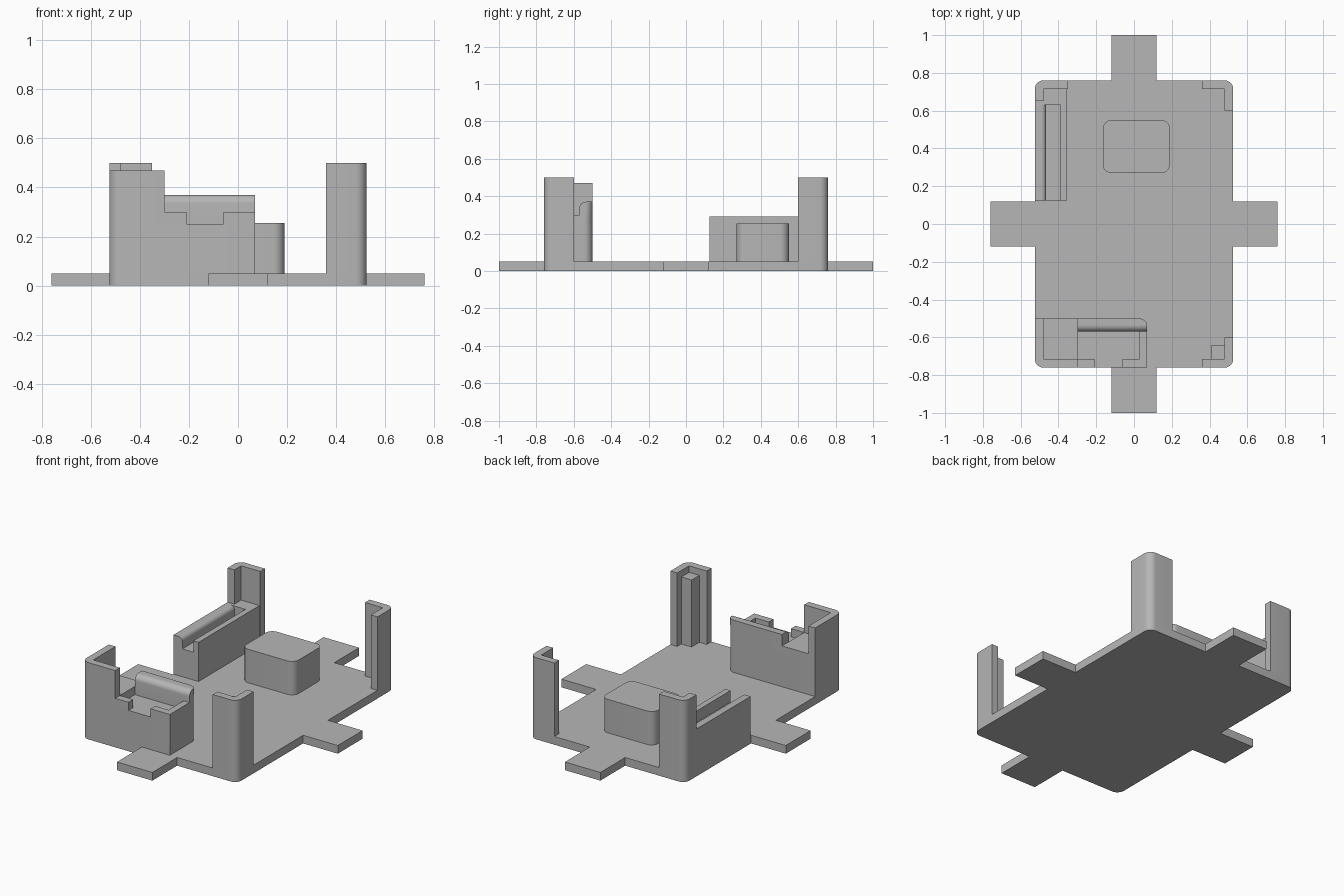
import bpy, bmesh, math
from mathutils import Vector

if "Cube" in bpy.data.objects:
    bpy.data.objects.remove(bpy.data.objects["Cube"])

grey = bpy.data.materials.new("plain_grey")
grey.use_nodes = True
colour = (0.47, 0.47, 0.47, 1)
grey.diffuse_color = colour
grey.node_tree.nodes["Principled BSDF"].inputs["Base Color"].default_value = colour

W, D, T = 0.525, 0.76, 0.05   # half width, half depth, plate thickness
WALL, R = 0.045, 0.045        # wall thickness, corner radius


def outline(points, steps=8):
    """Turn (a, b) or (a, b, radius) corners into a profile with rounded corners."""
    out = []
    n = len(points)
    for i, p in enumerate(points):
        c = Vector(p[:2])
        if len(p) < 3:
            out.append(c)
            continue
        u = (Vector(points[i - 1][:2]) - c).normalized() * p[2]
        v = (Vector(points[(i + 1) % n][:2]) - c).normalized() * p[2]
        for k in range(steps + 1):
            a = math.pi / 2 * k / steps
            out.append(c + u * (1 - math.sin(a)) + v * (1 - math.cos(a)))
    return out


def prism(name, points, low, high, axis="z", round_edge=None):
    """Extrude a profile along an axis; optionally round one upright edge."""
    place = {"x": lambda a, b, h: (h, a, b),
             "y": lambda a, b, h: (a, h, b),
             "z": lambda a, b, h: (a, b, h)}[axis]
    bm = bmesh.new()
    face = bm.faces.new([bm.verts.new(place(p.x, p.y, low)) for p in outline(points)])
    move = Vector(place(0, 0, high - low))
    top = bmesh.ops.extrude_face_region(bm, geom=[face], use_keep_orig=True)
    verts = [g for g in top["geom"] if isinstance(g, bmesh.types.BMVert)]
    bmesh.ops.translate(bm, verts=verts, vec=move)
    if round_edge:
        corner = Vector(round_edge)
        edges = [e for e in bm.edges
                 if all((v.co.xy - corner).length < 0.001 for v in e.verts)]
        bmesh.ops.bevel(bm, geom=edges, offset=R, segments=8, profile=0.5, affect="EDGES")
    bmesh.ops.recalc_face_normals(bm, faces=bm.faces)
    mesh = bpy.data.meshes.new(name)
    bm.to_mesh(mesh)
    bm.free()
    mesh.materials.append(grey)
    obj = bpy.data.objects.new(name, mesh)
    bpy.context.collection.objects.link(obj)
    bpy.ops.object.select_all(action="DESELECT")
    obj.select_set(True)
    bpy.context.view_layer.objects.active = obj
    bpy.ops.object.shade_smooth_by_angle(angle=math.radians(30))
    return obj


def box(name, x0, x1, y0, y1, z0, z1):
    return prism(name, [(x0, y0), (x1, y0), (x1, y1), (x0, y1)], z0, z1)


def corner_post(name, sx, sy, len_x, len_y, height):
    """L-shaped upright with a rounded outer corner."""
    shape = [(W, D, R), (W, D - len_y), (W - WALL, D - len_y),
             (W - WALL, D - WALL), (W - len_x, D - WALL), (W - len_x, D)]
    prism(name, [(p[0] * sx, p[1] * sy, *p[2:]) for p in shape], T, height)


# Base plate with four tabs, as one outline
quarter = [(0.76, 0.12), (W, 0.12), (W, D, R), (0.12, D), (0.12, 1)]
plate = []
for sx, sy in ((1, 1), (-1, 1), (-1, -1), (1, -1)):
    pts = [(p[0] * sx, p[1] * sy, *p[2:]) for p in quarter]
    plate += pts if sx * sy > 0 else pts[::-1]
prism("base_plate", plate, 0, T)

# Corner posts
corner_post("back_left_post", 1, 1, 0.165, 0.16, 0.5)
corner_post("front_left_post", 1, -1, 0.165, 0.16, 0.5)
corner_post("back_right_post", -1, 1, 0.175, 0.11, 0.5)
box("front_left_support", 0.41, W - WALL, -D + WALL, -0.64, T, 0.46)

# Rounded centre block
prism("centre_block", [(-0.165, 0.27, R), (0.19, 0.27, R),
                       (0.19, 0.55, R), (-0.165, 0.55, R)], T, 0.255)

# Side holder with a grooved top
prism("side_holder", [(-W, T), (-0.355, T), (-0.355, 0.29), (-0.39, 0.29),
                      (-0.39, 0.22), (-0.465, 0.22), (-0.465, 0.29, 0.025),
                      (-W, 0.29)], 0.125, 0.63, "y")
box("side_holder_end", -W + WALL, -0.355, 0.63, D - WALL, T, 0.29)
box("side_holder_edge", -W, -W + WALL, 0.63, 0.65, T, 0.29)

# Front holder: solid body, raised deck, tall corner wall
X0, X1, Y1, FLOOR, RIM = -0.3, 0.07, -0.5, 0.25, 0.3
prism("front_holder_body", [(-W, -D, R), (X1, -D), (X1, Y1, R), (-W, Y1)], T, FLOOR)
box("front_holder_deck", -W + WALL, X0, -D + WALL, Y1, FLOOR, RIM)
prism("front_holder_corner_wall",
      [(-W, -D, R), (X0, -D), (X0, -D + WALL), (-W + WALL, -D + WALL),
       (-W + WALL, Y1), (-W, Y1)], FLOOR, 0.47)

# Front holder rim with its notch, and the rounded ledge behind the pocket
box("front_holder_rim_right", X0, -0.21, -D, -D + WALL, FLOOR, RIM)
prism("front_holder_rim_left", [(-0.06, -D), (X1, -D), (X1, -0.57), (0.03, -0.57),
                                (0.03, -D + WALL), (-0.06, -D + WALL)], FLOOR, RIM)
prism("front_holder_ledge", [(Y1, FLOOR), (Y1, 0.37), (-0.57, 0.37, 0.035), (-0.57, FLOOR)],
      X0, X1, "x", round_edge=(X1, Y1))
